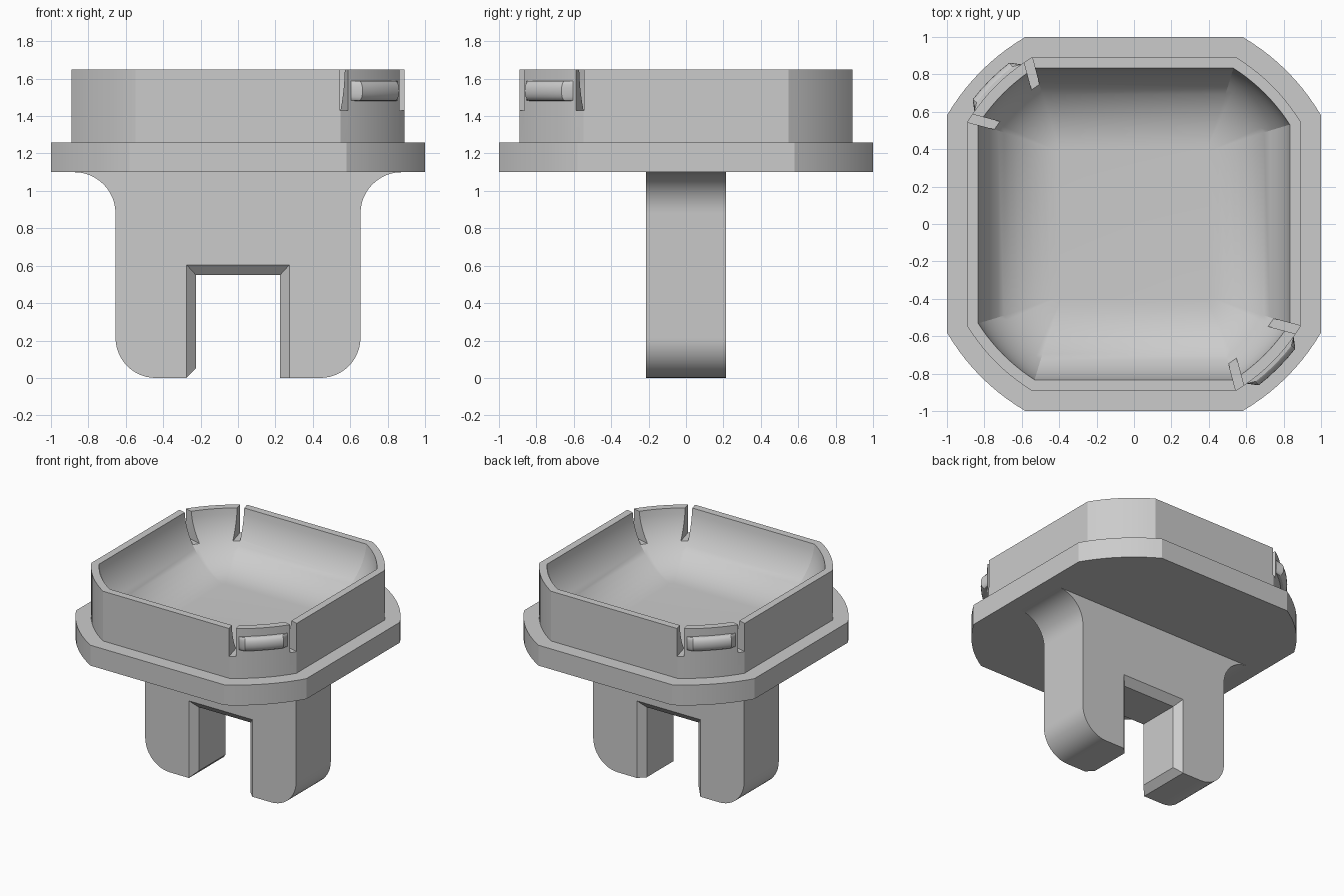
import bpy
import bmesh
from math import sin, cos, pi, sqrt, atan2, radians
from mathutils import Matrix, Vector

if "Cube" in bpy.data.objects:
    bpy.data.objects.remove(bpy.data.objects["Cube"], do_unlink=True)

grey = bpy.data.materials.new("light grey plastic")
grey.use_nodes = True
grey.diffuse_color = (0.6, 0.6, 0.6, 1)
grey.node_tree.nodes["Principled BSDF"].inputs["Base Color"].default_value = (0.6, 0.6, 0.6, 1)


def loft(name, rings):
    """Closed solid skinned through rings that have equal point counts."""
    bm = bmesh.new()
    loops = [[bm.verts.new(p) for p in ring] for ring in rings]
    count = len(loops[0])
    for lower, upper in zip(loops, loops[1:]):
        for i in range(count):
            j = (i + 1) % count
            bm.faces.new((lower[i], lower[j], upper[j], upper[i]))
    bm.faces.new(loops[0][::-1])
    bm.faces.new(loops[-1])
    bmesh.ops.recalc_face_normals(bm, faces=bm.faces)
    mesh = bpy.data.meshes.new(name)
    bm.to_mesh(mesh)
    bm.free()
    mesh.materials.append(grey)
    obj = bpy.data.objects.new(name, mesh)
    bpy.context.collection.objects.link(obj)
    return obj


def cut(obj, cutter):
    """Subtract the cutter for good and discard it."""
    mod = obj.modifiers.new("cut", 'BOOLEAN')
    mod.operation = 'DIFFERENCE'
    mod.solver = 'EXACT'
    mod.object = cutter
    depsgraph = bpy.context.evaluated_depsgraph_get()
    mesh = bpy.data.meshes.new_from_object(obj.evaluated_get(depsgraph))
    obj.modifiers.clear()
    obj.data = mesh
    bpy.data.objects.remove(cutter, do_unlink=True)


def smooth(obj, angle=25):
    bpy.ops.object.select_all(action='DESELECT')
    obj.select_set(True)
    bpy.context.view_layer.objects.active = obj
    bpy.ops.object.shade_smooth_by_angle(angle=radians(angle))


def arc_square(half, radius, z, steps=10):
    """Square outline whose corners are cut by a circle about the centre."""
    start = atan2(sqrt(radius ** 2 - half ** 2), half)
    sweep = pi / 2 - 2 * start
    return [(radius * cos(a), radius * sin(a), z)
            for q in range(4) for s in range(steps + 1)
            for a in [q * pi / 2 + start + sweep * s / steps]]


# Cup: flange, upright wall and filleted bowl in one skin
fillet, floor_z, rim_z = 0.43, 1.26, 1.65
rings = [arc_square(1, 1.156, 1.1), arc_square(1, 1.156, 1.26),
         arc_square(0.89, 1.045, 1.26), arc_square(0.89, 1.045, rim_z)]
first = 0.093
for i in range(15):
    t = first + (pi / 2 - first) * i / 14
    inset = fillet * (1 - cos(t))
    rings.append(arc_square(0.835 - inset, 0.99 - inset, floor_z + fillet * (1 - sin(t))))
cup = loft("cup_and_flange", rings)

# Relief slots either side of the two flexible tabs
for turn in (0, pi):
    for angle, centre in ((-15, (0.875, -0.565)), (-75, (0.565, -0.875))):
        rect = [(0.15, -0.024), (0.15, 0.024), (-0.25, 0.024), (-0.25, -0.024)]
        place = (Matrix.Rotation(turn, 4, 'Z') @ Matrix.Translation((*centre, 0))
                 @ Matrix.Rotation(radians(angle), 4, 'Z'))
        cutter = loft("slot_cutter", [[place @ Vector((x, y, z)) for x, y in rect]
                                      for z in (1.43, 1.8)])
        cut(cup, cutter)
smooth(cup)

# Snap ridges on the tabs: rounded bars following the wall, with sloped ends
for name, middle in (("front_snap_ridge", -45), ("back_snap_ridge", 135)):
    rings = []
    for offset, height in ((-9.7, 0.003), (-7.3, 0.047), (-4, 0.047), (0, 0.047),
                           (4, 0.047), (7.3, 0.047), (9.7, 0.003)):
        a = radians(middle + offset)
        profile = [(1.03, 1.48), (1.03, 1.59)]
        profile += [(1.043 + height * sin(t) ** 0.7, 1.535 + 0.055 * cos(t))
                    for t in [pi * k / 10 for k in range(1, 10)]]
        rings.append([(r * cos(a), r * sin(a), z) for r, z in profile])
    smooth(loft(name, rings))

# Stem: flared at the top and rounded at the feet
side = []
for k in range(13):
    t = pi / 2 * k / 12
    side.append((0.44 + 0.215 * sin(t), 0.215 - 0.215 * cos(t)))
for k in range(13):
    t = pi / 2 * k / 12
    side.append((0.875 - 0.22 * cos(t), 0.88 + 0.22 * sin(t)))
outline = side + [(-x, z) for x, z in reversed(side)]
stem = loft("forked_stem", [[(x, y, z) for x, z in outline] for y in (-0.215, 0.215)])

# Opening between the prongs, chamfered on both faces and at one foot
inner = [(0.225, -0.1), (0.225, 0.55), (-0.225, 0.55), (-0.225, 0.05), (-0.275, 0), (-0.275, -0.1)]
outer = [(0.275, -0.1), (0.275, 0.605), (-0.275, 0.605), (-0.275, 0.002), (-0.275, 0), (-0.275, -0.1)]
sections = [(-0.3, outer), (-0.215, outer), (-0.165, inner),
            (0.165, inner), (0.215, outer), (0.3, outer)]
cut(stem, loft("opening_cutter", [[(x, y, z) for x, z in shape] for y, shape in sections]))
smooth(stem)
